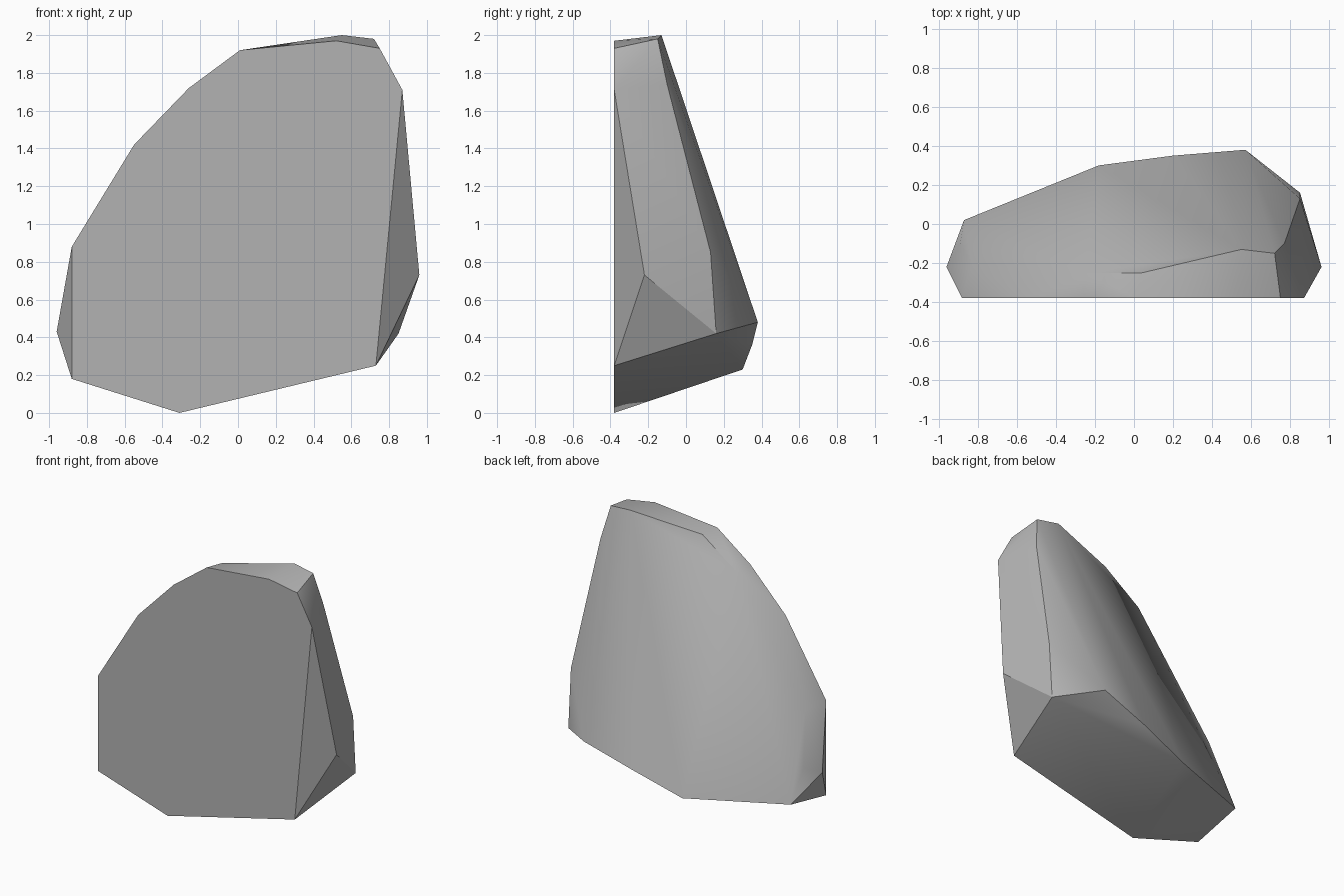
import bpy
import bmesh
import math


def remove_default_cube():
    cube = bpy.data.objects.get("Cube")
    if cube:
        bpy.data.objects.remove(cube, do_unlink=True)


def make_material(name, color):
    material = bpy.data.materials.new(name)
    material.use_nodes = True
    material.diffuse_color = color
    material.node_tree.nodes["Principled BSDF"].inputs["Base Color"].default_value = color
    return material


def make_hull(name, corners, material):
    """Wrap a convex chiselled solid around the corner points."""
    mesh = bpy.data.meshes.new(name)
    bm = bmesh.new()
    for corner in corners:
        bm.verts.new(corner)
    result = bmesh.ops.convex_hull(bm, input=bm.verts[:])
    # Drop points that ended up inside the solid
    inner = [v for v in bm.verts if not v.link_faces]
    bmesh.ops.delete(bm, geom=inner, context="VERTS")
    # Merge triangles that lie in one plane
    bmesh.ops.dissolve_limit(
        bm,
        angle_limit=math.radians(1),
        verts=bm.verts[:],
        edges=bm.edges[:],
    )
    bmesh.ops.recalc_face_normals(bm, faces=bm.faces[:])
    bm.to_mesh(mesh)
    bm.free()
    mesh.materials.append(material)
    rock = bpy.data.objects.new(name, mesh)
    bpy.context.collection.objects.link(rock)
    return rock


def shade(rock, degrees):
    bpy.ops.object.select_all(action="DESELECT")
    rock.select_set(True)
    bpy.context.view_layer.objects.active = rock
    bpy.ops.object.shade_smooth_by_angle(angle=math.radians(degrees))


remove_default_cube()

# Flat front face, as an x, z outline
front_depth = -0.38
front_outline = [
    (-0.31, 0), (0.73, 0.25), (0.87, 1.71), (0.75, 1.93), (0.52, 1.97),
    (0.01, 1.92), (-0.26, 1.72), (-0.55, 1.42), (-0.88, 0.88), (-0.88, 0.18),
]
front_corners = [(x, front_depth, z) for x, z in front_outline]

# Crest running along the top and down the sloping shoulder
crest = [
    (0.72, -0.15, 1.98), (0.55, -0.13, 2), (0.04, -0.25, 1.91),
    (-0.25, -0.25, 1.7), (-0.57, -0.25, 1.24), (-0.83, -0.21, 0.86),
]

# Side bulges
left_side = [(0.96, -0.22, 0.73), (0.85, 0.16, 0.42), (0.85, 0.13, 0.85), (0.77, -0.1, 1.74)]
right_side = [(-0.96, -0.22, 0.43), (-0.89, -0.1, 0.49), (-0.87, 0.02, 0.26)]

# Thick lower edge of the back
back_edge = [(0.57, 0.38, 0.48), (0.2, 0.35, 0.36), (-0.18, 0.3, 0.23)]

stone_grey = make_material("stone grey", (0.45, 0.45, 0.45, 1))
rock = make_hull(
    "rock",
    front_corners + crest + left_side + right_side + back_edge,
    stone_grey,
)
shade(rock, 30)
